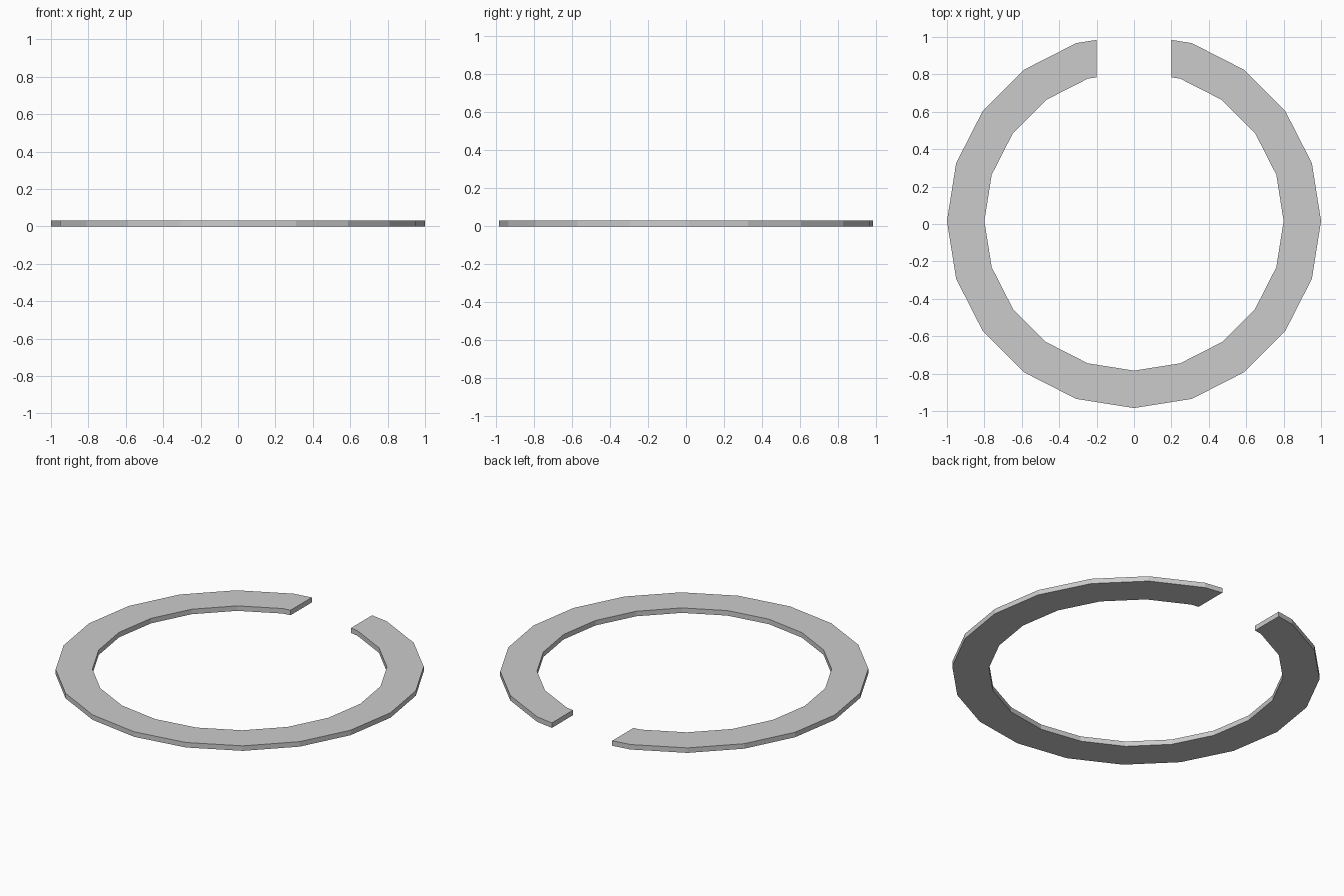
import bpy, bmesh
from math import sin, cos, pi

if "Cube" in bpy.data.objects:
    bpy.data.objects.remove(bpy.data.objects["Cube"])

SIDES, OUTER, INNER, HEIGHT, GAP = 20, 1.0, 0.8, 0.03, 0.2
CENTRE_Y = 0.016
STEP = 2 * pi / SIDES


def arc(radius):
    """Open polygon running round the ring, trimmed at x = +GAP and x = -GAP."""
    pts = [(radius * sin(i * STEP), radius * cos(i * STEP)) for i in range(1, SIDES)]
    t = GAP / pts[0][0]
    end_y = radius + (pts[0][1] - radius) * t
    pts = [(GAP, end_y)] + pts + [(-GAP, end_y)]
    return [(x, y + CENTRE_Y) for x, y in pts]


# Flat split ring: quads between outer and inner outline
bm = bmesh.new()
outer = [bm.verts.new((x, y, 0)) for x, y in arc(OUTER)]
inner = [bm.verts.new((x, y, 0)) for x, y in arc(INNER)]
for i in range(len(outer) - 1):
    bm.faces.new((outer[i], outer[i + 1], inner[i + 1], inner[i]))

# Thickness
top = bmesh.ops.extrude_face_region(bm, geom=bm.faces[:])["geom"]
bmesh.ops.translate(bm, vec=(0, 0, HEIGHT),
                    verts=[g for g in top if isinstance(g, bmesh.types.BMVert)])
bmesh.ops.recalc_face_normals(bm, faces=bm.faces[:])

mesh = bpy.data.meshes.new("split_ring")
bm.to_mesh(mesh)
bm.free()
bpy.context.collection.objects.link(bpy.data.objects.new("split_ring", mesh))
